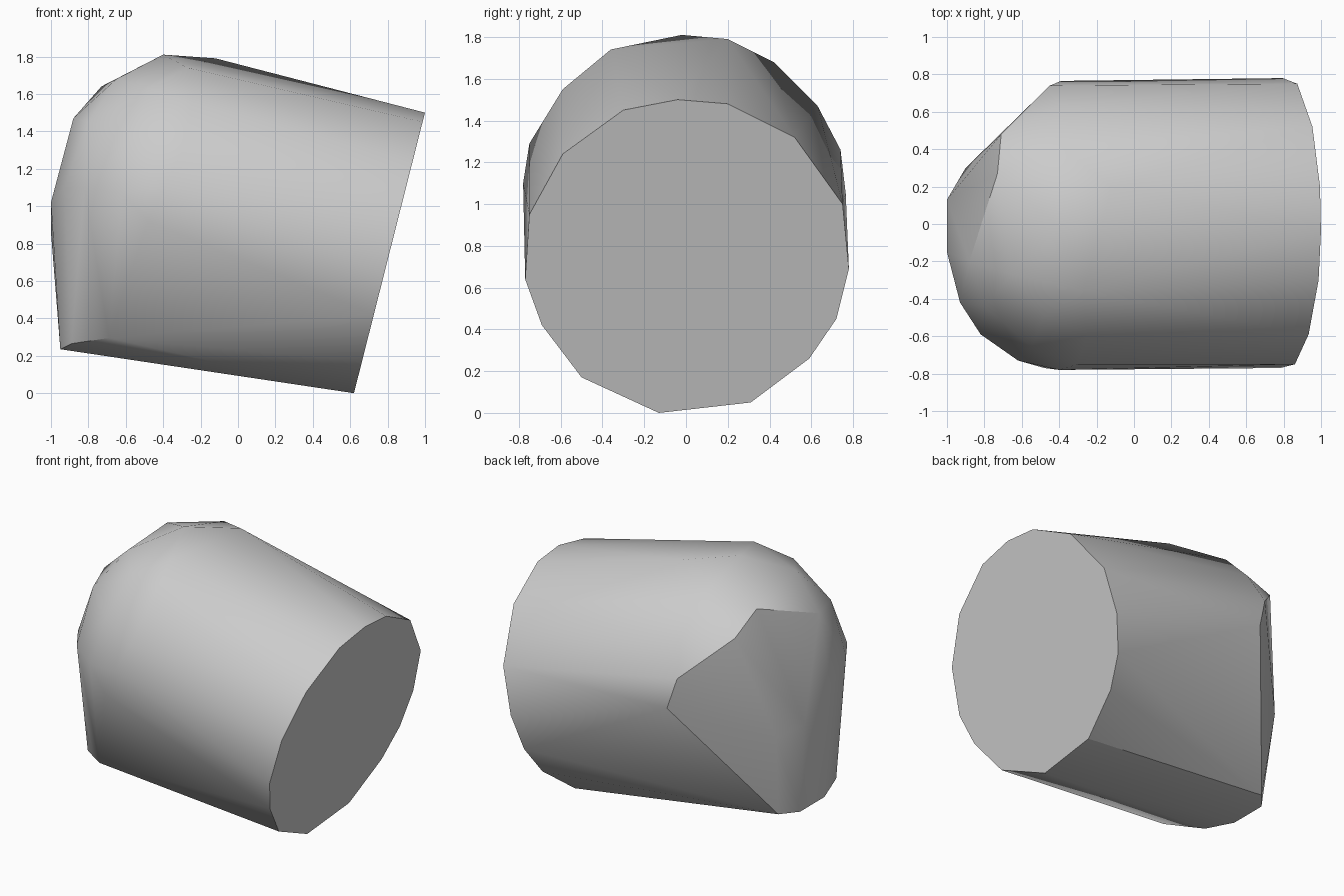
import bpy
import bmesh
import math

cube = bpy.data.objects.get("Cube")
if cube:
    bpy.data.objects.remove(cube, do_unlink=True)


def make_material(name, colour):
    material = bpy.data.materials.new(name)
    material.use_nodes = True
    material.diffuse_color = colour
    material.node_tree.nodes["Principled BSDF"].inputs["Base Color"].default_value = colour
    return material


def skin(name, sections, material, sharp_angle):
    """Wrap a tight convex skin round a set of section outlines."""
    bm = bmesh.new()
    for section in sections:
        for point in section:
            bm.verts.new(point)
    hull = bmesh.ops.convex_hull(bm, input=bm.verts[:])
    loose = {g for g in hull["geom_interior"] + hull["geom_unused"]
             if isinstance(g, bmesh.types.BMVert) and not g.link_faces}
    bmesh.ops.delete(bm, geom=list(loose), context="VERTS")
    # Merge the triangles of the flat end into one face
    bmesh.ops.dissolve_limit(bm, angle_limit=math.radians(1),
                             verts=bm.verts[:], edges=bm.edges[:])
    bmesh.ops.recalc_face_normals(bm, faces=bm.faces[:])
    mesh = bpy.data.meshes.new(name)
    bm.to_mesh(mesh)
    bm.free()
    mesh.materials.append(material)
    obj = bpy.data.objects.new(name, mesh)
    bpy.context.collection.objects.link(obj)
    bpy.ops.object.select_all(action="DESELECT")
    obj.select_set(True)
    bpy.context.view_layer.objects.active = obj
    bpy.ops.object.shade_smooth_by_angle(angle=math.radians(sharp_angle))
    return obj


# Flat slanted end: a (y, z) outline laid on a leaning plane
end_outline = [(-.13, 0), (.31, .05), (.59, .26), (.72, .45), (.78, .69),
               (.75, 1), (.52, 1.32), (.2, 1.48), (-.04, 1.5), (-.3, 1.45),
               (-.59, 1.24), (-.75, .95), (-.77, .64), (-.69, .42), (-.5, .17)]
flat_end = [(.62 + z * .253, y, z) for y, z in end_outline]

# Shoulder where the barrel turns into the dome
shoulder = [(-.39, .765, 1.05), (-.45, .74, 1.26), (-.4, .63, 1.47),
            (-.4, .42, 1.68), (-.12, .2, 1.79), (-.4, -.02, 1.81),
            (-.27, -.36, 1.74), (-.25, -.59, 1.55), (-.3, -.75, 1.29),
            (-.4, -.78, 1.1), (-.48, -.77, .92)]

# Facets of the rounded dome
dome = [(-.65, -.27, 1.68), (-.48, -.49, 1.63), (-.55, -.66, 1.38),
        (-.8, -.44, 1.45), (-.88, -.2, 1.47), (-.62, -.73, 1.07),
        (-.82, -.59, 1.1), (-.93, -.42, 1.1), (-1, -.15, 1.02)]

# Corners of the broad chamfer on the back
chamfer = [(-.73, .27, 1.64), (-.71, .48, 1.51), (-1, .13, .86), (-.9, .3, .8)]

# Lower rim under the dome
lower_rim = [(-.86, .22, .235), (-.95, .11, .235), (-.95, -.155, .235),
             (-.89, -.37, .265), (-.69, -.53, .295)]

grey = make_material("light grey", (.6, .6, .6, 1))
skin("rounded_plug", [flat_end, shoulder, dome, chamfer, lower_rim], grey, 30)
